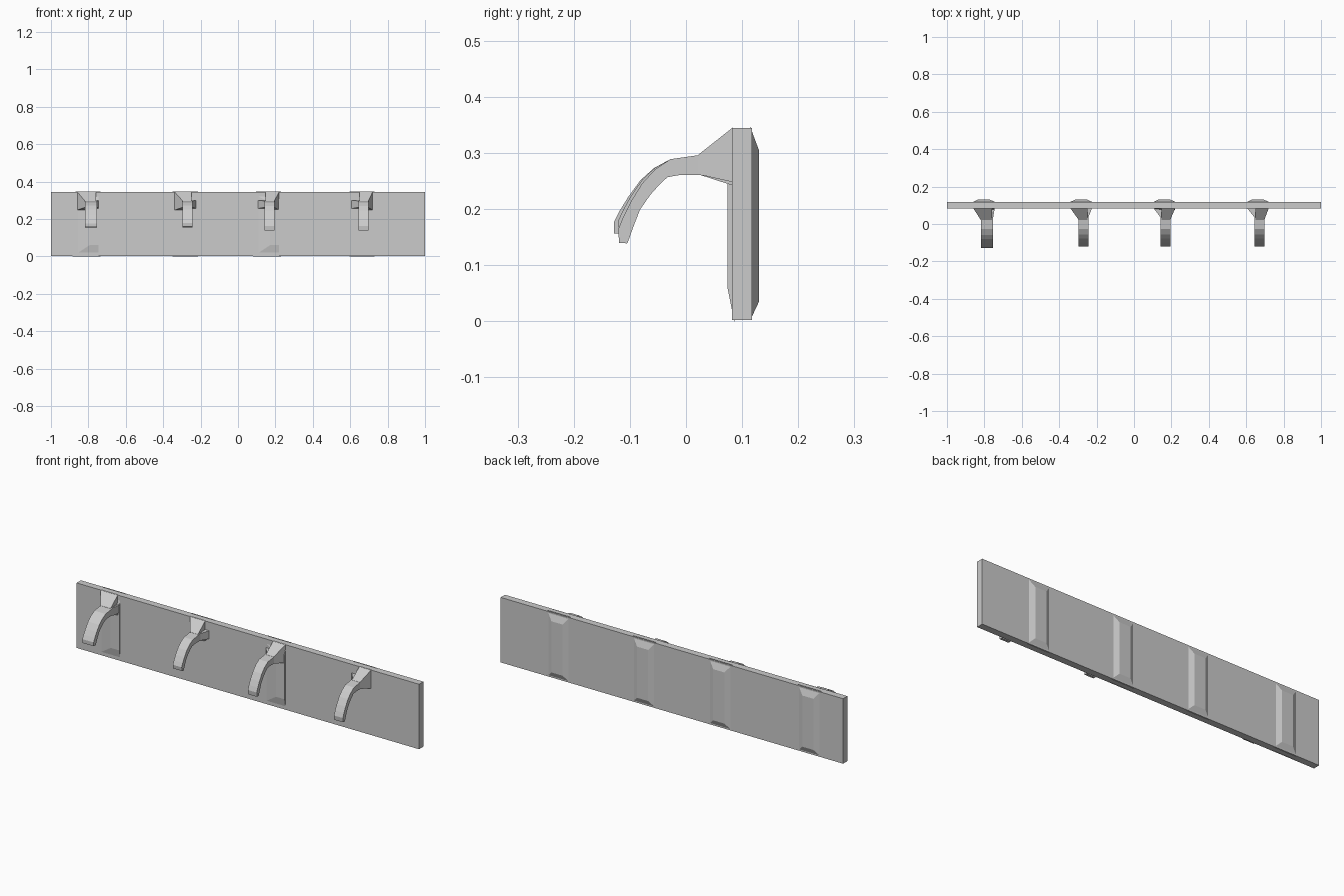
import bpy, bmesh
from mathutils import Vector

if "Cube" in bpy.data.objects:
    bpy.data.objects.remove(bpy.data.objects["Cube"])


def finish(bm, name):
    bmesh.ops.recalc_face_normals(bm, faces=bm.faces)
    me = bpy.data.meshes.new(name)
    bm.to_mesh(me)
    bm.free()
    ob = bpy.data.objects.new(name, me)
    bpy.context.collection.objects.link(ob)
    return ob


def rect(y, x0, x1, z0, z1):
    return [(x, y, z) for x in (x0, x1) for z in (z0, z1)]


def frustum(name, back, front):
    """Solid spanning two upright rectangles, each (y, x0, x1, z0, z1)."""
    bm = bmesh.new()
    for p in rect(*back) + rect(*front):
        bm.verts.new(p)
    bmesh.ops.convex_hull(bm, input=bm.verts)
    bmesh.ops.dissolve_limit(bm, angle_limit=0.01, verts=bm.verts, edges=bm.edges)
    return finish(bm, name)


def arm(name, cx, half, dy, dz):
    """Curved hook: pairs of (upper, lower) side-profile points swept across its width."""
    stations = [((0.09, 0.300), (0.09, 0.240)), ((0.035, 0.298), (0.025, 0.261)),
                ((0.0, 0.293), (-0.01, 0.261)), ((-0.028, 0.289), (-0.033, 0.257)),
                ((-0.056, 0.270), (-0.047, 0.244)), ((-0.078, 0.246), (-0.064, 0.225)),
                ((-0.098, 0.214), (-0.082, 0.199)), ((-0.112, 0.186), (-0.094, 0.168)),
                ((-0.121, 0.163), (-0.104, 0.140)), ((-0.119, 0.140), (-0.105, 0.139))]
    bm = bmesh.new()
    rings = []
    for i, (u, l) in enumerate(stations):
        k = max(0, i - 3) / 6      # tip offset grows along the arm
        rings.append([bm.verts.new((cx + sx * half, p[0] + dy * k, p[1] + dz * k))
                      for sx, p in ((-1, u), (1, u), (1, l), (-1, l))])
    for a, b in zip(rings, rings[1:]):
        for j in range(4):
            n = (j + 1) % 4
            bm.faces.new((a[j], a[n], b[n], b[j]))
    bm.faces.new(rings[0])
    bm.faces.new(rings[-1])
    return finish(bm, name)


# Wall board
frustum("board", (0.118, -1, 1, 0.002, 0.345), (0.082, -1, 1, 0.002, 0.345))

# Arm centre, half width, tall wing edge, short wing edge, tip offsets, front swelling
hooks = [(-0.786, 0.033, -0.86, -0.745, -0.009, 0.017, True),
         (-0.270, 0.026, -0.34, -0.225, 0.0, 0.019, False),
         (0.168, 0.026, 0.22, 0.105, 0.0, 0.0, True),
         (0.671, 0.026, 0.72, 0.605, 0.0, 0.0, False)]

for n, (cx, half, tall, short, dy, dz, swell) in enumerate(hooks, 1):
    s = 1 if tall > cx else -1
    left, right = min(tall, short), max(tall, short)
    arm(f"hook_arm_{n}", cx, half, dy, dz)

    # Flared root: tall wing on one side, short wing on the other
    a, b = sorted((cx - s * half * 0.8, tall))
    c, d = sorted((cx - s * half * 0.8, cx + s * half))
    frustum(f"tall_wing_{n}", (0.084, a, b, 0.248, 0.346), (0.022, c, d, 0.262, 0.297))
    a, b = sorted((cx, short))
    c, d = sorted((cx, cx - s * half))
    frustum(f"short_wing_{n}", (0.084, a, b, 0.256, 0.300), (0.035, c, d, 0.262, 0.297))

    # Bracket strap swelling out of the rear of the board
    frustum(f"rear_strap_{n}", (0.114, left - 0.01, right + 0.01, 0.001, 0.348),
            (0.130, left + 0.025, right - 0.025, 0.035, 0.305))

    # Shallow swelling on the front, steep at its right edge
    if swell:
        frustum(f"front_swelling_{n}", (0.086, right - 0.14, right, 0.0, 0.335),
                (0.074, right - 0.05, right, 0.06, 0.29))
